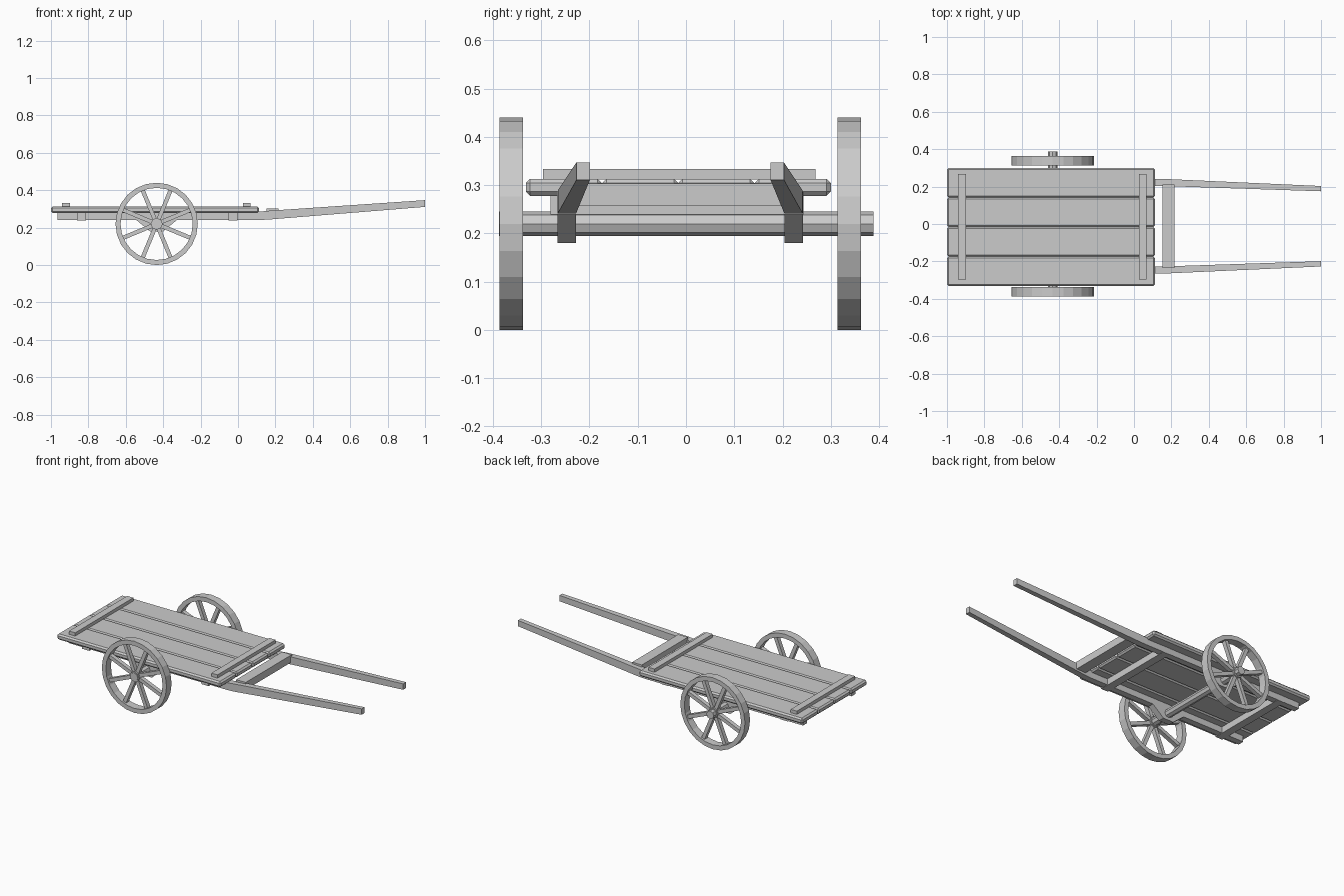
import bpy, bmesh, math
from mathutils import Matrix, Vector

old = bpy.data.objects.get("Cube")
if old:
    bpy.data.objects.remove(old, do_unlink=True)

wood = bpy.data.materials.new("grey_wood")
wood.use_nodes = True
grey = (0.6, 0.6, 0.6, 1)
wood.diffuse_color = grey
wood.node_tree.nodes["Principled BSDF"].inputs["Base Color"].default_value = grey

MID = -0.012                       # centre line of the cart in y
HUB = Vector((-0.435, MID, 0.22))  # middle of the axle


def finish(name, bm):
    bmesh.ops.recalc_face_normals(bm, faces=bm.faces)
    mesh = bpy.data.meshes.new(name)
    bm.to_mesh(mesh)
    bm.free()
    mesh.materials.append(wood)
    obj = bpy.data.objects.new(name, mesh)
    bpy.context.collection.objects.link(obj)
    return obj


def box(name, x, y, z, bevel=0):
    bm = bmesh.new()
    bmesh.ops.create_cube(bm, size=1)
    for v in bm.verts:
        v.co = [lo + (hi - lo) * (c + 0.5) for c, (lo, hi) in zip(v.co, (x, y, z))]
    if bevel:
        bmesh.ops.bevel(bm, geom=bm.edges[:], offset=bevel, segments=1, affect='EDGES')
    return finish(name, bm)


def loft(name, rings, closed=False):
    """Join rings of points into one solid; a closed loft is a loop without caps."""
    bm = bmesh.new()
    loops = [[bm.verts.new(p) for p in ring] for ring in rings]
    n = len(loops[0])
    pairs = list(zip(loops, loops[1:]))
    if closed:
        pairs.append((loops[-1], loops[0]))
    else:
        bm.faces.new(loops[0])
        bm.faces.new(loops[-1])
    for a, b in pairs:
        for i in range(n):
            j = (i + 1) % n
            bm.faces.new((a[i], a[j], b[j], b[i]))
    return finish(name, bm)


def circle(radius, y, sides):
    return [(HUB.x + radius * math.sin(math.tau * i / sides), y,
             HUB.z + radius * math.cos(math.tau * i / sides)) for i in range(sides)]


# Deck planks with chamfered edges
plank = 0.158
for i in range(4):
    y0 = MID - 0.004 + (i - 2) * plank
    box(f"deck_plank_{i + 1}", (-1, 0.112), (y0, y0 + plank), (0.278, 0.313), 0.009)

# Battens on top of the deck, cross beams below it
for end, x in (("back", -0.92), ("front", 0.047)):
    box(f"{end}_batten", (x - 0.021, x + 0.021), (-0.296, 0.268), (0.312, 0.333))
for end, x in (("back", -0.838), ("front", -0.027)):
    box(f"{end}_cross_beam", (x - 0.024, x + 0.024), (-0.281, 0.243), (0.239, 0.279))
box("handle_crossbar", (0.152, 0.217), (-0.235, 0.212), (0.258, 0.303))

# Side rails that bend up into the handles, and the axle brackets under them
for side, s in (("left", 1), ("right", -1)):
    stations = ((-0.965, 0.216, 0.254, 0.241, 0.279),
                (0.11, 0.216, 0.254, 0.241, 0.285),
                (0.16, 0.215, 0.253, 0.243, 0.29),
                (1.0, 0.187, 0.215, 0.311, 0.347))
    loft(f"{side}_rail_and_handle",
         [[(x, MID + s * y, z) for y, z in ((a, lo), (b, lo), (b, hi), (a, hi))]
          for x, a, b, lo, hi in stations])
    outline = ((-0.11, 0.242), (0.11, 0.242), (0.035, 0.18), (-0.035, 0.18))
    loft(f"{side}_axle_bracket",
         [[(HUB.x + x, MID + s * y, z) for x, z in outline] for y in (0.216, 0.254)])

# Axle
loft("axle", [circle(0.025, y, 8) for y in (-0.387, 0.388)])

# Wheels: rim, hub and eight spokes
for side, y in (("left", MID + 0.35), ("right", MID - 0.35)):
    a, b = y - 0.0245, y + 0.0245
    loft(f"{side}_wheel_rim",
         [circle(0.22, a, 24), circle(0.22, b, 24), circle(0.193, b, 24), circle(0.193, a, 24)],
         closed=True)
    loft(f"{side}_wheel_hub", [circle(0.032, v, 8) for v in (y - 0.022, y + 0.022)])
    bm = bmesh.new()
    for i in range(8):
        turn = Matrix.Rotation(math.tau * (i + 0.5) / 8, 4, 'Y')
        place = (Matrix.Translation((HUB.x, y, HUB.z)) @ turn
                 @ Matrix.Translation((0, 0, 0.11)) @ Matrix.Diagonal((0.022, 0.026, 0.175, 1)))
        bmesh.ops.create_cube(bm, size=1, matrix=place)
    finish(f"{side}_wheel_spokes", bm)
